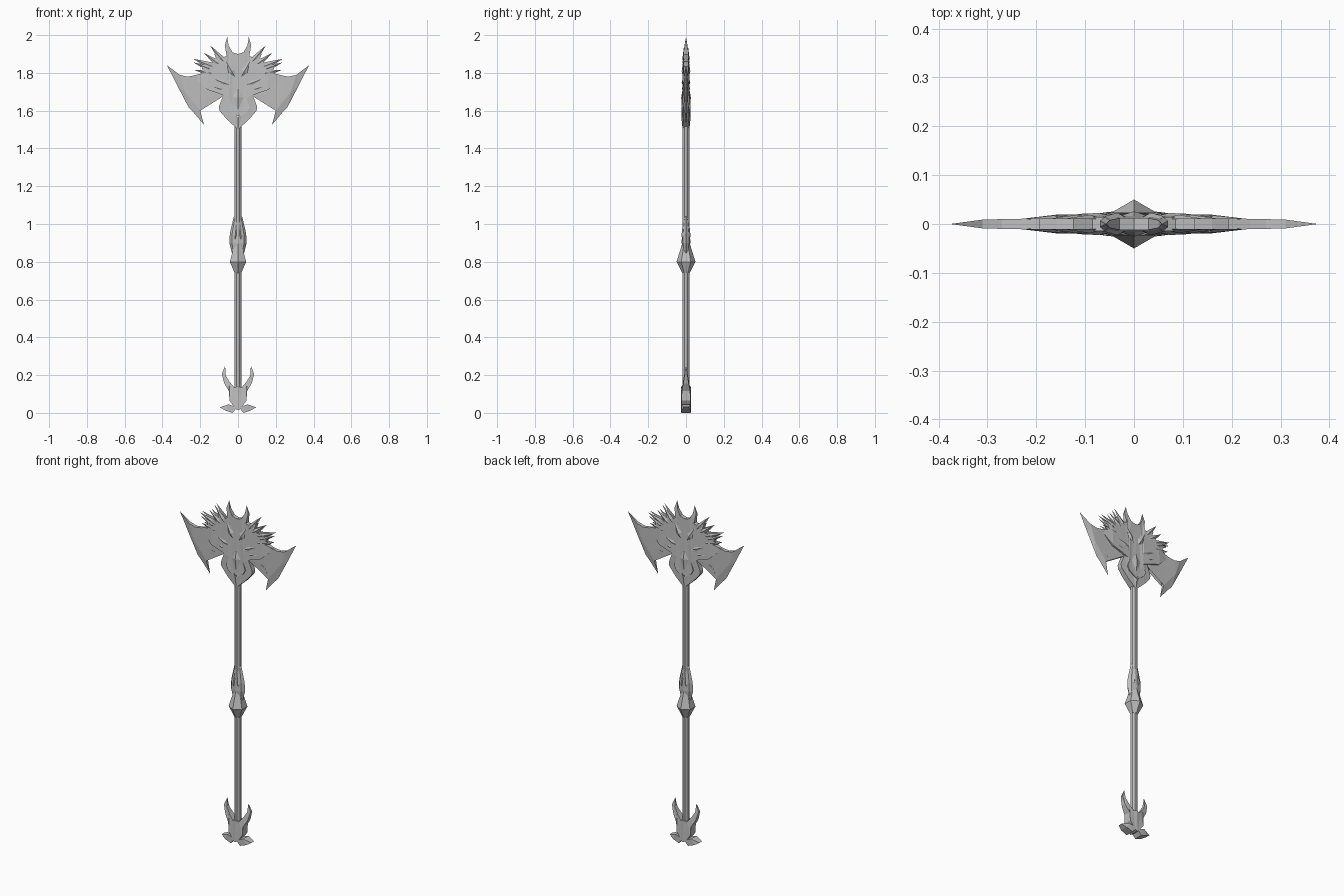
import bpy, bmesh, math
from mathutils import Vector

cube = bpy.data.objects.get("Cube")
if cube:
    bpy.data.objects.remove(cube)

GREY = (0.52, 0.52, 0.52, 1)
steel = bpy.data.materials.new("steel grey")
steel.use_nodes = True
steel.diffuse_color = GREY
steel.node_tree.nodes["Principled BSDF"].inputs["Base Color"].default_value = GREY


def finish(name, bm, axes=""):
    """Mirror across the given axes, clean up and make a flat-shaded object."""
    for axis in axes:
        bmesh.ops.mirror(bm, geom=bm.verts[:] + bm.edges[:] + bm.faces[:],
                         axis=axis, merge_dist=0.0005)
    bmesh.ops.remove_doubles(bm, verts=bm.verts[:], dist=0.0002)
    bmesh.ops.recalc_face_normals(bm, faces=bm.faces[:])
    mesh = bpy.data.meshes.new(name)
    bm.to_mesh(mesh)
    bm.free()
    mesh.materials.append(steel)
    obj = bpy.data.objects.new(name, mesh)
    bpy.context.collection.objects.link(obj)
    return obj


def slab(name, outline):
    """Plate from a half outline of (x, z, half thickness), mirrored both ways."""
    bm = bmesh.new()
    front = [bm.verts.new((x, -y, z)) for x, z, y in outline]
    mid = [bm.verts.new((x, 0, z)) for x, z, y in outline]
    cap = bm.faces.new(front)
    n = len(outline)
    for i in range(n):
        j = (i + 1) % n
        on_axis = outline[i][0] == 0 and outline[j][0] == 0
        sharp = outline[i][2] == 0 and outline[j][2] == 0
        if not on_axis and not sharp:
            bm.faces.new((front[i], front[j], mid[j], mid[i]))
    bmesh.ops.triangulate(bm, faces=[cap])
    bmesh.ops.remove_doubles(bm, verts=bm.verts[:], dist=0.0002)
    return finish(name, bm, "XY")


def spine(name, start, tip, width, low, high, axes="XY"):
    """Ridged spike lying on the front and back, between two (x, z) points."""
    a, b = Vector(start), Vector(tip)
    side = (b - a).orthogonal().normalized() * width
    m = a.lerp(b, 0.35)
    points = [(a, low), (b, low), (m + side, low), (m - side, low), (m, high)]
    bm = bmesh.new()
    for p, y in points:
        bm.verts.new((p.x, -y, p.y))
    bmesh.ops.convex_hull(bm, input=bm.verts[:])
    return finish(name, bm, axes)


def lathe(name, sides, rings, depth=1.0, turn=0.0):
    """Faceted column from (radius, height) rings, with y scaled by depth."""
    bm = bmesh.new()
    loops = []
    for r, z in rings:
        angles = [turn + math.tau * k / sides for k in range(sides)]
        loops.append([bm.verts.new((r * math.cos(a), r * depth * math.sin(a), z))
                      for a in angles])
    for low, up in zip(loops, loops[1:]):
        for k in range(sides):
            j = (k + 1) % sides
            bm.faces.new((low[k], low[j], up[j], up[k]))
    bm.faces.new(loops[0])
    bm.faces.new(loops[-1])
    return finish(name, bm)


# Shaft and grip
lathe("shaft", 8, [(.019, .1), (.019, 1.54)], turn=math.pi / 8)
lathe("grip_knob", 6, [(.02, .74), (.05, .8), (.022, .89)], turn=math.pi / 2)
lathe("grip_sleeve", 8, [(.028, .83), (.046, .9), (.043, .95), (.022, 1.04)], depth=.5)
spine("grip_point", (0, .76), (0, .94), .03, .015, .032, "Y")
spine("sleeve_point", (.02, .88), (.004, 1.05), .018, .012, .024)

# Pommel with upturned horns and flared feet
slab("pommel", [(0, .14, .026), (.02, .135, .022), (.045, .165, .016),
                (.066, .2, .01), (.068, .25, 0), (.086, .205, .007),
                (.072, .155, .014), (.048, .115, .022), (.045, .065, .024),
                (.012, .02, .026), (0, .015, .027)])
slab("pommel_feet", [(0, .03, .026), (.02, .035, .026), (.05, .045, .025),
                     (.096, .03, .012), (.07, .014, .022), (.03, .0, .025),
                     (.012, .02, .026), (0, .02, .026)])

# Crescent blades: flat inner cheek and bevelled cutting edge
slab("blade_cheek", [(.08, 1.78, .01), (.2, 1.79, .01), (.27, 1.78, .01),
                     (.31, 1.79, .009), (.28, 1.7, .009), (.2, 1.6, .008),
                     (.19, 1.645, .009), (.17, 1.67, .01), (.08, 1.675, .01)])
slab("blade_edge", [(.31, 1.79, .009), (.376, 1.84, 0), (.32, 1.73, 0),
                    (.26, 1.615, 0), (.235, 1.59, 0), (.18, 1.525, 0),
                    (.2, 1.6, .008), (.28, 1.7, .009)])

# Skull plate with horned crown
slab("skull", [(0, 1.9, .012), (.03, 1.91, .012), (.05, 1.945, .008),
               (.057, 1.99, 0), (.07, 1.945, .006), (.06, 1.89, .014),
               (.085, 1.88, .014), (.125, 1.9, .012), (.11, 1.86, .015),
               (.16, 1.85, .016), (.195, 1.835, .012), (.18, 1.8, .014),
               (.24, 1.785, .006), (.16, 1.71, .019), (.1, 1.69, .02),
               (.05, 1.67, .02), (.03, 1.6, .018), (0, 1.57, .02)])

# Layered feather spikes
spikes = [((.06, 1.84), (.147, 1.945), .016), ((.08, 1.83), (.18, 1.905), .016),
          ((.1, 1.82), (.238, 1.875), .018), ((.12, 1.81), (.235, 1.855), .014),
          ((.1, 1.79), (.23, 1.815), .018)]
for start, tip, width in spikes:
    spine("feather_spike", start, tip, width, .01, .019)

# Raised brows and cheek ridges on both faces
spine("brow_ridge", (.012, 1.77), (.075, 1.88), .022, .012, .023)
spine("cheek_ridge", (.03, 1.73), (.16, 1.78), .02, .014, .023)
spine("jaw_ridge", (.04, 1.7), (.2, 1.745), .018, .012, .022)
spine("snout", (0, 1.72), (0, 1.575), .03, .016, .026, "Y")

# Open collar joining skull to shaft
slab("collar", [(.075, 1.69, .016), (.102, 1.62, .014), (.098, 1.6, .014),
                (.06, 1.555, .016), (0, 1.5, .018), (0, 1.56, .024),
                (.05, 1.595, .024), (.062, 1.62, .024), (.045, 1.665, .02)])
